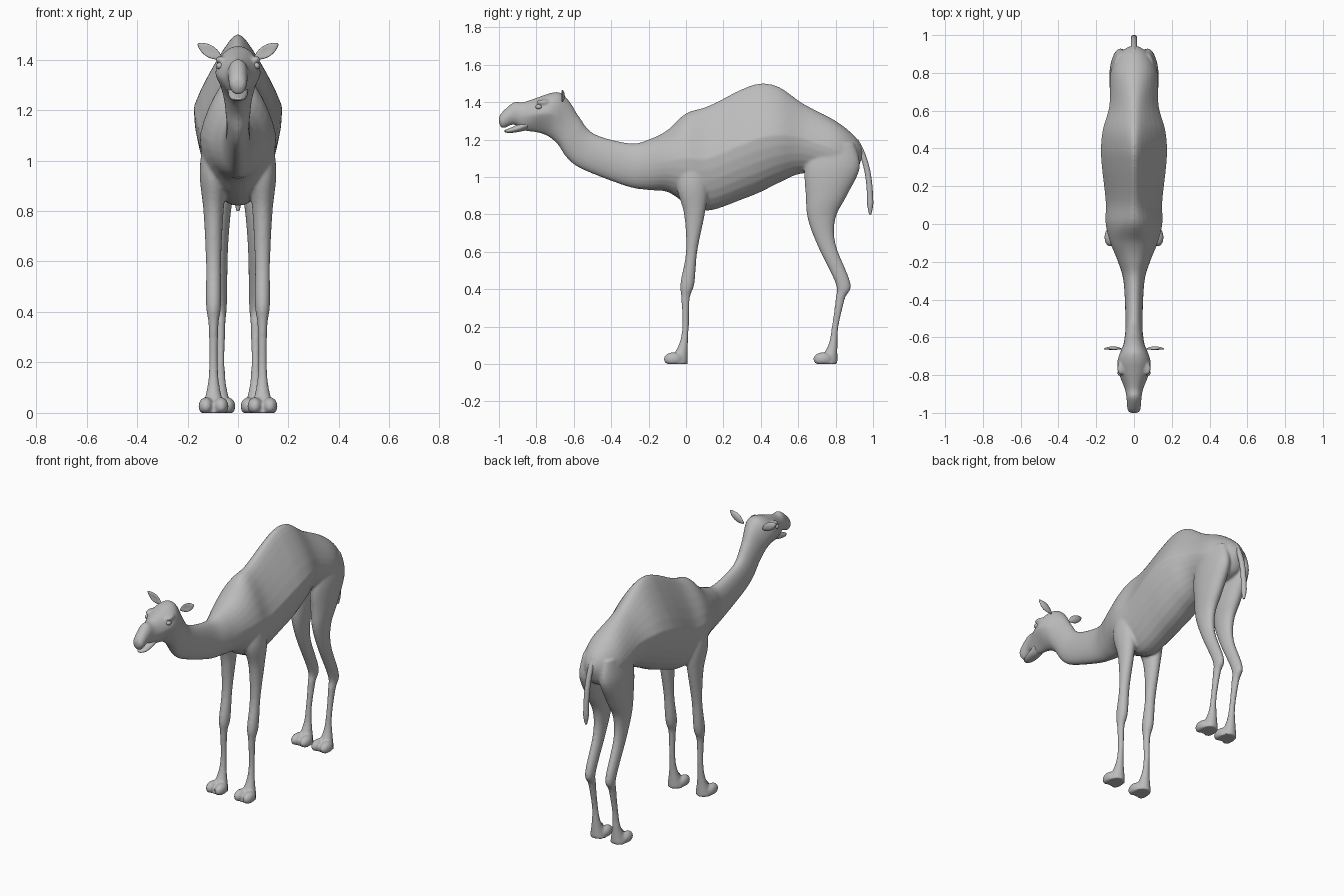
import bpy, bmesh
from math import sin, cos, pi
from mathutils import Vector, Matrix

old = bpy.data.objects.get("Cube")
if old:
    bpy.data.objects.remove(old)

COLOUR = (0.5, 0.5, 0.5, 1)
hide = bpy.data.materials.new("grey hide")
hide.use_nodes = True
hide.diffuse_color = COLOUR
hide.node_tree.nodes["Principled BSDF"].inputs["Base Color"].default_value = COLOUR


def bump(value, centre, reach):
    """Parabolic hill of height one, flat beyond its reach."""
    return max(0, 1 - ((value - centre) / reach) ** 2)


def spline(rows, steps=5):
    """Smooth the rows of section values with a Catmull-Rom curve."""
    rows = [Vector(row) for row in rows]
    padded = [rows[0], *rows, rows[-1]]
    smooth = []
    for a, b, c, d in zip(padded, padded[1:], padded[2:], padded[3:]):
        for step in range(steps):
            t = step / steps
            smooth.append(b + (c - a) * t / 2
                          + (a * 2 - b * 5 + c * 4 - d) * t * t / 2
                          + (b * 3 - a - c * 3 + d) * t ** 3 / 2)
    return smooth + [rows[-1]]


def loft(bm, sections, sides=28):
    """Skin ovals given as (y, z, opposite y, opposite z, half width, centre x, pinch).
    Positive pinch narrows the upper half, negative the lower half."""
    rings = []
    for ya, za, yb, zb, width, x, pinch in spline(sections):
        ring = []
        for k in range(sides):
            c, s = cos(2 * pi * k / sides), sin(2 * pi * k / sides)
            narrow = 1 - abs(pinch) * max(0, c if pinch > 0 else -c)
            ring.append(bm.verts.new((x + width * s * narrow,
                                      (ya + yb) / 2 + c * (ya - yb) / 2,
                                      (za + zb) / 2 + c * (za - zb) / 2)))
        rings.append(ring)
    for ring, following in zip(rings, rings[1:]):
        for k in range(sides):
            n = (k + 1) % sides
            bm.faces.new((ring[k], ring[n], following[n], following[k]))
    bm.faces.new(rings[0])
    bm.faces.new(rings[-1])


def spine_section(y, top, bottom, width):
    """Cross-section that leans along the neck, with a ridged back and a narrow jaw."""
    lean = 0.065 * bump(y, -0.56, 0.3)
    pinch = 0.6 * bump(y, 0.35, 0.5) - 0.5 * bump(y, -0.76, 0.14)
    return y, top, y - lean, bottom, width, 0, pinch


def level_section(z, front, back, width, x=0):
    """Horizontal cross-section for legs and tail."""
    return front, z, back, z, width, x, 0


def ball(bm, centre, radii):
    matrix = Matrix.Translation(centre) @ Matrix.Diagonal((*radii, 1))
    return bmesh.ops.create_uvsphere(bm, u_segments=20, v_segments=14,
                                     radius=1, matrix=matrix)["verts"]


def finish(name, bm):
    bmesh.ops.recalc_face_normals(bm, faces=bm.faces)
    mesh = bpy.data.meshes.new(name)
    bm.to_mesh(mesh)
    bm.free()
    for polygon in mesh.polygons:
        polygon.use_smooth = True
    mesh.materials.append(hide)
    ob = bpy.data.objects.new(name, mesh)
    bpy.context.collection.objects.link(ob)
    return ob


# Sections along the spine: y, top z, bottom z, half width
head = [(-1, 1.32, 1.29, .02), (-.98, 1.35, 1.26, .035), (-.92, 1.4, 1.28, .04),
        (-.87, 1.4, 1.25, .05), (-.78, 1.43, 1.24, .08), (-.72, 1.45, 1.23, .09),
        (-.67, 1.45, 1.21, .08)]
neck = [(-.62, 1.4, 1.17, .06), (-.57, 1.32, 1.1, .05), (-.49, 1.23, 1.04, .045),
        (-.3, 1.18, .95, .055), (-.2, 1.2, .93, .085)]
torso = [(-.1, 1.25, .92, .125), (0, 1.34, .86, .15), (.12, 1.38, .82, .15),
         (.3, 1.47, .88, .17), (.4, 1.5, .92, .175), (.5, 1.48, .97, .165),
         (.63, 1.39, 1.02, .13), (.8, 1.3, .99, .125), (.9, 1.22, 1.02, .08),
         (.94, 1.16, 1.1, .025)]

# Sections down the legs: z, front y, back y, half width
front_leg = [(1.1, -.03, .1, .04), (.95, -.05, .12, .055), (.8, -.01, .1, .04),
             (.6, 0, .06, .03), (.43, -.03, .045, .03), (.35, -.025, .02, .02)]
hind_leg = [(1.18, .68, .9, .04), (1.05, .635, .93, .06), (.9, .64, .86, .055),
            (.78, .65, .8, .04), (.64, .7, .8, .03), (.43, .8, .88, .026),
            (.35, .8, .85, .02)]
foot = [(.2, -.02, .015, .017), (.1, -.04, .01, .025), (0, -.1, .01, .05)]

# Body: head, neck, torso, legs and toes fused into one smooth skin
bm = bmesh.new()
loft(bm, [spine_section(*row) for row in head + neck + torso])
for side in (-1, 1):
    for leg, foot_y, x in ((front_leg, 0, .097 * side), (hind_leg, .8, .07 * side)):
        shifted = [(z, a + foot_y, b + foot_y, w) for z, a, b, w in foot]
        loft(bm, [level_section(*row, x) for row in leg + shifted])
        for toe in (-.03, .03):
            ball(bm, (x + toe, foot_y - .07, .026), (.03, .05, .036))
    # Brow ridge
    ball(bm, (side * .07, -.765, 1.4), (.02, .035, .014))
for vert in bm.verts:
    vert.co.z = max(vert.co.z, 0)
body = finish("body", bm)
remesh = body.modifiers.new("fuse", "REMESH")
remesh.mode = "VOXEL"
remesh.voxel_size = .0075
remesh.use_smooth_shade = True
soften = body.modifiers.new("soften", "SMOOTH")
soften.factor = .5
soften.iterations = 5

# Lower jaw, slightly open
bm = bmesh.new()
loft(bm, [spine_section(*row) for row in (
    (-.97, 1.25, 1.24, .014), (-.945, 1.26, 1.235, .028),
    (-.9, 1.28, 1.24, .037), (-.84, 1.31, 1.25, .04))])
finish("lower_jaw", bm)

# Tail hanging in a curve from the rump
bm = bmesh.new()
tail = []
for step in range(9):
    drop = step / 8
    y = .985 - .08 * (1 - drop) ** 3
    thick = .016 if drop < 1 else .006
    tail.append(level_section(1.2 - .4 * drop, y - thick, y + thick, thick))
loft(bm, tail, 16)
finish("tail", bm)

# Ears (cupped leaves) and eyes
for side, label in ((1, "left"), (-1, "right")):
    bm = bmesh.new()
    for vert in ball(bm, (0, 0, 0), (1, 1, 1)):
        x, y, z = vert.co
        leaf = 1 - .35 * x * x
        hollow = .8 * (1 - z * z) * (1 - x * x) if y < 0 else 0
        vert.co = (x * .056, (y + hollow) * .014 * leaf, z * .024 * leaf)
    bm.transform(Matrix.Translation((.112, -.662, 1.433)) @ Matrix.Rotation(-.55, 4, "Y"))
    bm.transform(Matrix.Diagonal((side, 1, 1, 1)))
    finish(label + "_ear", bm)
    bm = bmesh.new()
    ball(bm, (side * .073, -.787, 1.375), (.014, .017, .013))
    finish(label + "_eye", bm)
